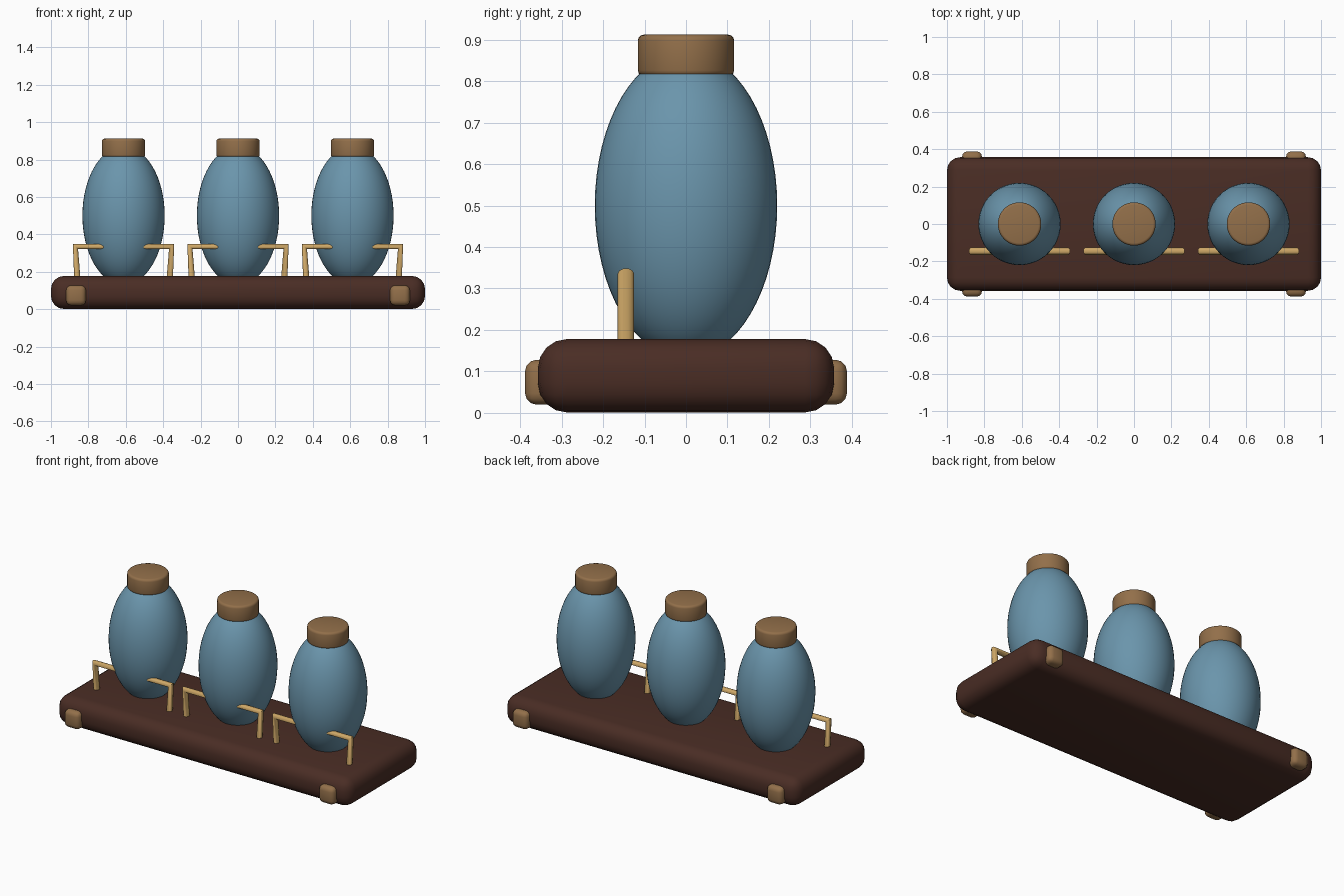
import bpy
import math

if "Cube" in bpy.data.objects:
    bpy.data.objects.remove(bpy.data.objects["Cube"])


def material(name, rgb):
    m = bpy.data.materials.new(name)
    m.diffuse_color = (*rgb, 1)
    m.use_nodes = True
    m.node_tree.nodes["Principled BSDF"].inputs["Base Color"].default_value = m.diffuse_color
    return m


WOOD = material("dark wood", (0.068, 0.026, 0.018))
BLUE = material("blue glaze", (0.145, 0.30, 0.41))
CORK = material("tan cork", (0.29, 0.16, 0.068))
BRASS = material("pale brass", (0.62, 0.39, 0.135))


def finish(name, mat, bevel=0, segments=3, angle=40):
    """Name, colour, bevel and smooth the active object."""
    ob = bpy.context.object
    ob.name = name
    ob.data.materials.append(mat)
    bpy.ops.object.transform_apply(location=False, rotation=False, scale=True)
    if bevel:
        mod = ob.modifiers.new("bevel", 'BEVEL')
        mod.width = bevel
        mod.segments = segments
        mod.limit_method = 'ANGLE'
        bpy.ops.object.modifier_apply(modifier=mod.name)
    bpy.ops.object.shade_smooth_by_angle(angle=math.radians(angle))
    return ob


def box(name, loc, size, mat, bevel, segments):
    bpy.ops.mesh.primitive_cube_add(size=1, location=loc)
    bpy.context.object.scale = size
    return finish(name, mat, bevel, segments)


# Base slab
box("base", (0, 0, 0.0895), (2, 0.714, 0.177), WOOD, 0.07, 4)

# Corner studs on the front and back edges
for sx in (-1, 1):
    for sy in (-1, 1):
        box("corner_stud", (sx * 0.866, sy * 0.338, 0.074),
            (0.106, 0.10, 0.108), CORK, 0.027, 3)

for x in (-0.612, 0, 0.612):
    # Egg-shaped jar
    bpy.ops.mesh.primitive_uv_sphere_add(segments=48, ring_count=32, radius=1,
                                         location=(x, 0, 0.5))
    bpy.context.object.scale = (0.22, 0.22, 0.37)
    finish("jar", BLUE)

    # Stopper
    bpy.ops.mesh.primitive_cylinder_add(vertices=48, radius=0.116, depth=0.10,
                                        location=(x, 0, 0.862))
    finish("stopper", CORK, 0.014, 3)

    # Rail: bent rod passing through the jar, legs sunk into the base
    cu = bpy.data.curves.new("rail", 'CURVE')
    cu.dimensions = '3D'
    cu.bevel_depth = 0.02
    cu.bevel_resolution = 3
    cu.use_fill_caps = True
    sp = cu.splines.new('POLY')
    pts = [(-0.241, 0.06), (-0.257, 0.335), (0.257, 0.335), (0.241, 0.06)]
    sp.points.add(len(pts) - 1)
    for p, (px, pz) in zip(sp.points, pts):
        p.co = (px, 0, pz, 1)
    rail = bpy.data.objects.new("rail", cu)
    rail.location = (x, -0.145, 0)
    bpy.context.collection.objects.link(rail)
    bpy.ops.object.select_all(action='DESELECT')
    rail.select_set(True)
    bpy.context.view_layer.objects.active = rail
    bpy.ops.object.convert(target='MESH')
    finish("rail", BRASS, angle=50)
